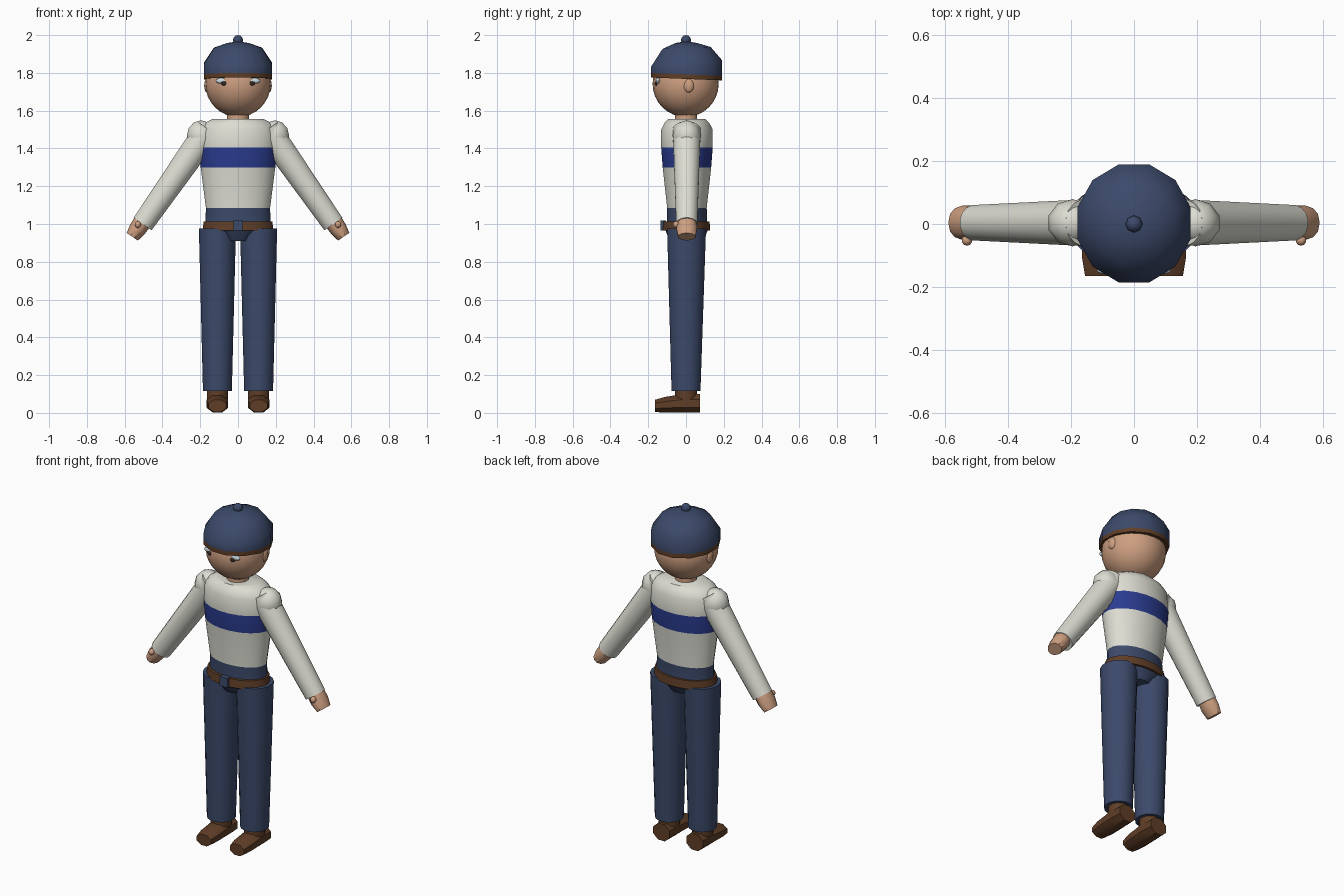
import bpy, bmesh, math
from mathutils import Vector

if "Cube" in bpy.data.objects:
    bpy.data.objects.remove(bpy.data.objects["Cube"])


def material(name, r, g, b):
    m = bpy.data.materials.new(name)
    m.diffuse_color = (r, g, b, 1)
    m.use_nodes = True
    m.node_tree.nodes["Principled BSDF"].inputs["Base Color"].default_value = m.diffuse_color
    return m


NAVY = material("navy", 0.045, 0.068, 0.145)
CREAM = material("cream", 0.72, 0.72, 0.65)
BLUE = material("blue", 0.024, 0.045, 0.28)
SKIN = material("skin", 0.62, 0.35, 0.22)
BROWN = material("brown", 0.115, 0.048, 0.02)
PALE = material("pale eye", 0.6, 0.7, 0.75)
DARK = material("dark eye", 0.035, 0.02, 0.015)


def finish(bm, name, mats, loc, rot=None, angle=40):
    bmesh.ops.recalc_face_normals(bm, faces=bm.faces[:])
    mesh = bpy.data.meshes.new(name)
    bm.to_mesh(mesh)
    bm.free()
    for m in mats:
        mesh.materials.append(m)
    ob = bpy.data.objects.new(name, mesh)
    bpy.context.collection.objects.link(ob)
    ob.location = loc
    if rot:
        ob.rotation_mode = 'QUATERNION'
        ob.rotation_quaternion = rot
    bpy.ops.object.select_all(action='DESELECT')
    ob.select_set(True)
    bpy.context.view_layer.objects.active = ob
    bpy.ops.object.shade_smooth_by_angle(angle=math.radians(angle))
    return ob


def loft(name, rings, mats, loc=(0, 0, 0), direction=None, segs=12, rule=None, tilt=None, angle=40):
    """Rings are (y offset, height, x radius, y radius), capped at both ends."""
    bm = bmesh.new()
    loops = []
    for i, (cy, z, rx, ry) in enumerate(rings):
        loop = []
        for k in range(segs):
            a = 2 * math.pi * (k + 0.5) / segs
            y = cy + ry * math.sin(a)
            loop.append(bm.verts.new((rx * math.cos(a), y, z + (tilt[i] * y if tilt else 0))))
        loops.append(loop)
    for i in range(len(loops) - 1):
        for k in range(segs):
            n = (k + 1) % segs
            f = bm.faces.new((loops[i][k], loops[i][n], loops[i + 1][n], loops[i + 1][k]))
            f.material_index = rule[i] if rule else 0
    bm.faces.new(loops[0]).material_index = rule[0] if rule else 0
    bm.faces.new(loops[-1]).material_index = rule[-1] if rule else 0
    rot = Vector(direction).to_track_quat('Z', 'Y') if direction else None
    return finish(bm, name, mats, loc, rot, angle)


def ball(name, mat, loc, scale, u=16, v=10, angle=60):
    bm = bmesh.new()
    bmesh.ops.create_uvsphere(bm, u_segments=u, v_segments=v, radius=1)
    bmesh.ops.scale(bm, vec=scale, verts=bm.verts[:])
    return finish(bm, name, [mat], loc, angle=angle)


# Striped shirt and waist
loft("torso", [(0.005, 1.0, 0.175, 0.108), (0.005, 1.085, 0.172, 0.106), (0.005, 1.30, 0.20, 0.130),
               (0.005, 1.405, 0.207, 0.138), (0.005, 1.50, 0.205, 0.138), (0.005, 1.535, 0.178, 0.12),
               (0.005, 1.557, 0.135, 0.098)],
     [NAVY, CREAM, BLUE], segs=20, rule=[0, 1, 2, 1, 1, 1])

# Belt, buckle and pelvis
loft("belt", [(0.003, 0.966, 0.19, 0.127), (0.003, 1.014, 0.184, 0.123)], [BROWN], segs=20)
loft("pelvis", [(0.003, 0.91, 0.078, 0.085), (0.003, 0.94, 0.11, 0.105),
                (0.003, 0.968, 0.172, 0.116)], [NAVY], segs=12)
bm = bmesh.new()
bmesh.ops.create_cube(bm, size=1)
bmesh.ops.scale(bm, vec=(0.05, 0.03, 0.055), verts=bm.verts[:])
finish(bm, "buckle", [NAVY], (0, -0.121, 0.992))

# Neck and head
loft("neck", [(0, 1.54, 0.06, 0.06), (0, 1.61, 0.06, 0.06)], [SKIN])
ball("head", SKIN, (0, -0.002, 1.742), (0.173, 0.175, 0.175), 24, 16)

# Cap with brown band and top button
loft("cap", [(0.002, 1.768, 0.186, 0.194), (0.002, 1.792, 0.186, 0.194), (0.002, 1.85, 0.186, 0.194),
             (0.003, 1.932, 0.132, 0.132), (0.002, 1.958, 0.06, 0.06), (0, 1.966, 0.01, 0.01)],
     [BROWN, NAVY], rule=[0, 1, 1, 1, 1], tilt=[-0.04, -0.04, 0.1, 0.04, 0, 0], angle=60)
ball("cap_button", NAVY, (0, 0, 1.974), (0.027, 0.027, 0.026), 8, 6)

for s, side in ((-1, "left"), (1, "right")):
    # Ears and eyes
    ball(side + "_ear", SKIN, (s * 0.165, 0.014, 1.732), (0.014, 0.028, 0.036), 12, 8)
    ball(side + "_eye", PALE, (s * 0.082, -0.148, 1.758), (0.036, 0.012, 0.016), 12, 8)
    ball(side + "_pupil", DARK, (s * 0.074, -0.157, 1.744), (0.017, 0.009, 0.012), 10, 6)

    # Sleeve and shoulder
    arm = Vector((s * 0.35, 0, -0.50))
    length = arm.length
    loft(side + "_sleeve", [(0, 0, 0.075, 0.075), (0, length, 0.057, 0.059)], [CREAM],
         loc=(s * 0.155, 0.004, 1.50), direction=arm, segs=16)
    ball(side + "_shoulder", CREAM, (s * 0.195, 0.004, 1.467), (0.08, 0.075, 0.082), 10, 6)

    # Hand and thumb
    loft(side + "_hand", [(0, 0, 0.05, 0.048), (0, 0.05, 0.058, 0.046), (0, 0.10, 0.048, 0.036)],
         [SKIN], loc=(s * 0.503, 0.004, 1.015), direction=(s * 0.55, 0, -0.8), segs=10)
    ball(side + "_thumb", SKIN, (s * 0.53, -0.052, 0.997), (0.017, 0.017, 0.018), 10, 8)

    # Trouser leg, ankle and shoe
    x = s * 0.109
    loft(side + "_leg", [(0, 0.115, 0.078, 0.078), (0.003, 0.975, 0.1, 0.105)], [NAVY],
         loc=(x, 0, 0), segs=16)
    loft(side + "_ankle", [(0, 0.06, 0.058, 0.06), (0, 0.125, 0.058, 0.06)], [BROWN], loc=(x, 0, 0))
    loft(side + "_shoe", [(0.05, -0.075, 0.058, 0.053), (0.05, 0.02, 0.062, 0.053),
                          (0.043, 0.11, 0.06, 0.045), (0.037, 0.165, 0.05, 0.035)],
         [BROWN], loc=(x, 0, 0), direction=(0, -1, 0), segs=8)
